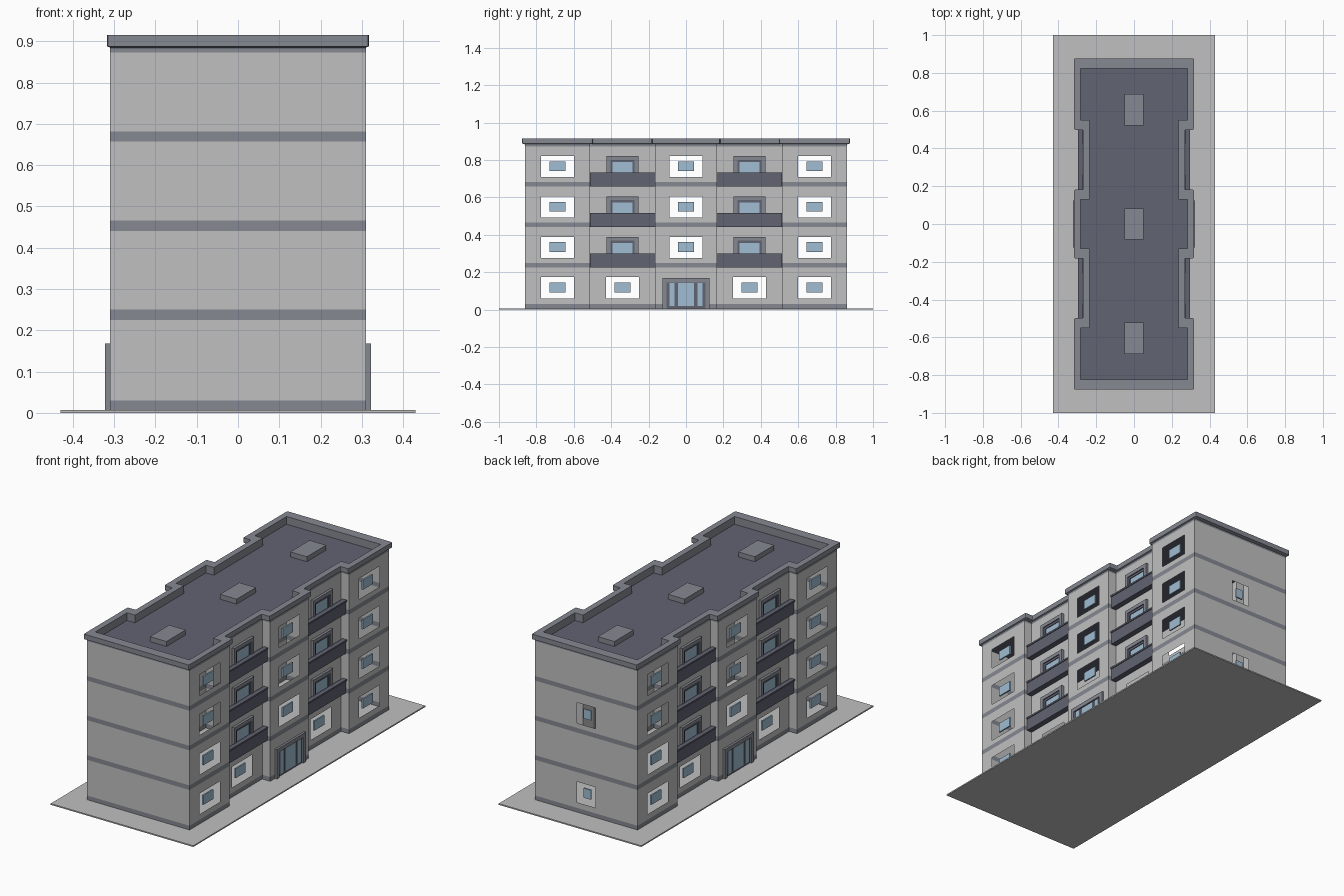
import bpy, bmesh
from mathutils import Matrix, Vector

cube = bpy.data.objects.get("Cube")
if cube:
    bpy.data.objects.remove(cube, do_unlink=True)


def material(name, rgb):
    m = bpy.data.materials.new(name)
    m.use_nodes = True
    m.diffuse_color = (*rgb, 1)
    m.node_tree.nodes["Principled BSDF"].inputs["Base Color"].default_value = (*rgb, 1)
    return m


PLASTER = material("light grey plaster", (0.53, 0.53, 0.53))
TRIM = material("mid grey trim", (0.24, 0.25, 0.29))
SLATE = material("dark slate", (0.12, 0.125, 0.165))
GLASS = material("blue glass", (0.35, 0.51, 0.65))


def finish(name, bm, *mats):
    mesh = bpy.data.meshes.new(name)
    bm.to_mesh(mesh)
    bm.free()
    for m in mats:
        mesh.materials.append(m)
    obj = bpy.data.objects.new(name, mesh)
    bpy.context.collection.objects.link(obj)
    return obj


def box(bm, x, y, z):
    """Add a box from three (low, high) ranges."""
    size = Vector([abs(r[1] - r[0]) for r in (x, y, z)])
    mid = Vector([(r[0] + r[1]) / 2 for r in (x, y, z)])
    bmesh.ops.create_cube(bm, size=1, matrix=Matrix.Translation(mid) @ Matrix.Diagonal(size).to_4x4())


BAY, RECESS = 0.31, 0.262          # facade planes
BAYS = [(-0.86, -0.515), (-0.165, 0.165), (0.515, 0.86)]
STOREY, FLOORS = 0.216, range(4)
BASE, TOP, ROOF = 0.007, 0.888, 0.873
BANDS = [(BASE, 0.03), (0.225, 0.25), (0.441, 0.466), (0.657, 0.682), (ROOF, TOP)]


def outline(dx=0, dy=0):
    """Counterclockwise plan of the building, grown by dx and dy."""
    pts = []
    for i, (y0, y1) in enumerate(BAYS):
        if i:
            pts.append((RECESS + dx, y0 - dy))
        pts += [(BAY + dx, y0 - dy), (BAY + dx, y1 + dy)]
        if i < 2:
            pts.append((RECESS + dx, y1 + dy))
    return pts + [(-x, -y) for x, y in pts]


# Window openings, one list of storeys for each stretch of wall
def window_floors(a, b):
    if a[0] == b[0]:
        mid = abs(a[1] + b[1]) / 2
        if abs(a[0]) == RECESS:
            return [0]
        return [1, 2, 3] if mid < 0.1 else list(FLOORS)
    if a[1] == b[1] == BAYS[-1][1]:
        return [0, 2]
    return []


HOLE_Z = [(0.06 + STOREY * f, 0.173 + STOREY * f) for f in FLOORS]
z_cuts = sorted({z for r in BANDS + HOLE_Z for z in r})

# Hollow walls with flush bands and open windows; floating panes just inside
walls, panes = bmesh.new(), bmesh.new()
plan = outline()
for a, b in zip(plan, plan[1:] + plan[:1]):
    pa, pb = Vector((*a, 0)), Vector((*b, 0))
    length, along = (pb - pa).length, (pb - pa).normalized()
    inward = Vector((-along.y, along.x, 0))
    floors = window_floors(a, b)
    end_wall = a[1] == b[1]
    half = 0.055 if end_wall else 0.088
    mid = length / 2
    u_cuts = [0, mid - half, mid + half, length] if floors else [0, length]
    for i, (u0, u1) in enumerate(zip(u_cuts, u_cuts[1:])):
        for z0, z1 in zip(z_cuts, z_cuts[1:]):
            zc = (z0 + z1) / 2
            if i == 1 and any(HOLE_Z[f][0] < zc < HOLE_Z[f][1] for f in floors):
                continue
            corners = [(u0, z0), (u1, z0), (u1, z1), (u0, z1)]
            face = walls.faces.new([walls.verts.new(pa + along * u + Vector((0, 0, z))) for u, z in corners])
            face.material_index = int(any(lo < zc < hi for lo, hi in BANDS))
    for f in floors:
        c = pa + along * mid + inward * 0.012
        w = along * half * (0.4 if end_wall else 0.49) + inward * 0.004
        zc = 0.118 + STOREY * f
        box(panes, (c.x - w.x, c.x + w.x), (c.y - w.y, c.y + w.y), (zc - 0.026, zc + 0.026))
bmesh.ops.remove_doubles(walls, verts=walls.verts, dist=0.0001)
finish("walls", walls, PLASTER, TRIM)
finish("window_panes", panes, GLASS)

# Roof deck
deck = bmesh.new()
deck.faces.new([deck.verts.new((x, y, ROOF)) for x, y in plan])
finish("roof_deck", deck, SLATE)

# Parapet following the plan, with softened outer corners
parapet = bmesh.new()
outer, inner = outline(0.007, 0.017), outline(-0.026, -0.036)
rings = [[parapet.verts.new((x, y, z)) for x, y in pts]
         for pts, z in ((outer, TOP), (outer, 0.915), (inner, 0.915), (inner, ROOF))]
for lower, upper in zip(rings, rings[1:] + rings[:1]):
    for i in range(len(lower)):
        j = (i + 1) % len(lower)
        parapet.faces.new((lower[i], lower[j], upper[j], upper[i]))
corners = [parapet.edges.get((p, q)) for p, q in zip(rings[0], rings[1])]
bmesh.ops.bevel(parapet, geom=corners, offset=0.006, segments=2, profile=0.5, affect='EDGES')
bmesh.ops.recalc_face_normals(parapet, faces=parapet.faces)
finish("parapet", parapet, TRIM)

# Roof hatches
hatches = bmesh.new()
for y in (-0.605, 0, 0.605):
    box(hatches, (-0.05, 0.05), (y - 0.083, y + 0.083), (ROOF, 0.9))
finish("roof_hatches", hatches, TRIM)


def portal(bm, s, x, proud, y, half, bar, z0, z1):
    """Two jambs and a head standing proud of a facade."""
    xr = (s * x, s * (x + proud))
    for e in (-1, 1):
        box(bm, xr, (y + e * half, y + e * (half - bar)), (z0, z1))
    box(bm, xr, (y - half + bar, y + half - bar), (z1 - bar, z1))


# Balconies, balcony doors and entrances on both long sides
balconies, frames, trims, glass = [bmesh.new() for _ in range(4)]
for s in (-1, 1):
    for y in (-0.34, 0.34):
        for f in FLOORS[1:]:
            z = 0.01 + STOREY * f
            span = (y - 0.174, y + 0.174)
            box(balconies, (s * RECESS, s * 0.293), span, (z, z + 0.012))
            box(balconies, (s * 0.28, s * 0.293), span, (z + 0.012, z + 0.066))
            box(balconies, (s * 0.272, s * 0.297), span, (z + 0.066, z + 0.075))
            portal(frames, s, RECESS, 0.014, y, 0.085, 0.02, z + 0.012, z + 0.163)
            portal(trims, s, RECESS, 0.008, y, 0.065, 0.012, z + 0.012, z + 0.143)
            box(glass, (s * RECESS, s * (RECESS + 0.004)), (y - 0.053, y + 0.053), (z + 0.012, z + 0.131))
    portal(frames, s, BAY, 0.012, 0, 0.125, 0.022, BASE, 0.168)
    box(trims, (s * BAY, s * (BAY + 0.004)), (-0.103, 0.103), (BASE, 0.146 + 0.008))
    for y, half in ((-0.075, 0.014), (0, 0.043), (0.075, 0.014)):
        box(glass, (s * BAY, s * (BAY + 0.007)), (y - half, y + half), (0.018, 0.142))
finish("balconies", balconies, SLATE)
finish("door_surrounds", frames, TRIM)
finish("door_frames", trims, SLATE)
finish("door_glass", glass, GLASS)

# Ground slab
ground = bmesh.new()
box(ground, (-0.43, 0.43), (-1, 1), (0, BASE))
finish("ground_slab", ground, PLASTER)
